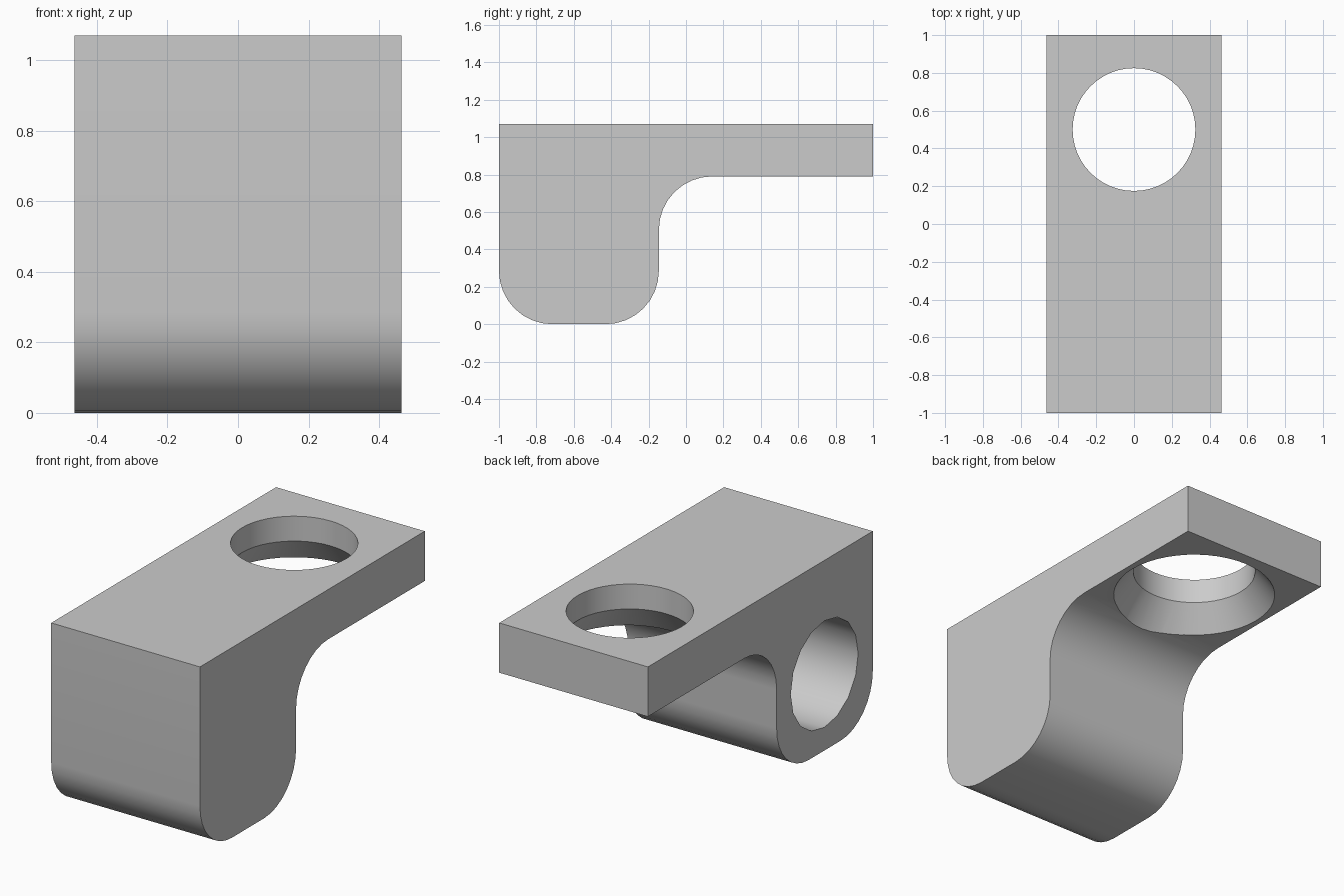
import bpy, bmesh, math
from mathutils import Matrix

cube = bpy.data.objects.get("Cube")
if cube:
    bpy.data.objects.remove(cube, do_unlink=True)

HALF_W, TOP, PLATE_Z, LEG_BACK, R = 0.463, 1.07, 0.79, -0.145, 0.285

grey = bpy.data.materials.new("plain_grey")
grey.use_nodes = True
grey.diffuse_color = (0.6, 0.6, 0.6, 1)
grey.node_tree.nodes["Principled BSDF"].inputs["Base Color"].default_value = (0.6, 0.6, 0.6, 1)


def arc(cy, cz, start, end, steps=8):
    """Points of a rounded corner, angles in degrees."""
    angles = [math.radians(start + (end - start) * i / steps) for i in range(steps + 1)]
    return [(cy + R * math.cos(a), cz + R * math.sin(a)) for a in angles]


def make_object(name, bm):
    bmesh.ops.recalc_face_normals(bm, faces=bm.faces)
    mesh = bpy.data.meshes.new(name)
    bm.to_mesh(mesh)
    bm.free()
    mesh.materials.append(grey)
    obj = bpy.data.objects.new(name, mesh)
    bpy.context.collection.objects.link(obj)
    return obj


def drill(name, sides, sections, matrix):
    """Round cutter lofted through (radius, height) sections."""
    bm = bmesh.new()
    rings = []
    for radius, h in sections:
        turn = [2 * math.pi * i / sides for i in range(sides)]
        rings.append([bm.verts.new((radius * math.cos(a), radius * math.sin(a), h)) for a in turn])
    for low, high in zip(rings, rings[1:]):
        for i in range(sides):
            j = (i + 1) % sides
            bm.faces.new((low[i], low[j], high[j], high[i]))
    bm.faces.new(rings[0][::-1])
    bm.faces.new(rings[-1])
    bm.transform(matrix)
    obj = make_object(name, bm)
    obj.hide_render = True
    return obj


# Bracket body: side profile swept across the width
profile = [(-1, TOP)]
profile += arc(-1 + R, R, 180, 270)
profile += arc(LEG_BACK - R, R, 270, 360)
profile += arc(LEG_BACK + R, PLATE_Z - R, 180, 90)
profile += [(1, PLATE_Z), (1, TOP)]
bm = bmesh.new()
side = bm.faces.new([bm.verts.new((-HALF_W, y, z)) for y, z in profile])
swept = bmesh.ops.extrude_face_region(bm, geom=[side])["geom"]
bmesh.ops.translate(bm, vec=(2 * HALF_W, 0, 0),
                    verts=[v for v in swept if isinstance(v, bmesh.types.BMVert)])
bracket = make_object("bracket", bm)

# Blind bore in the right side of the leg
bore = drill("bore_cutter", 16, [(0.3, -0.6), (0.3, 0.34)],
             Matrix.Translation((0, -0.57, 0.43)) @ Matrix.Rotation(math.pi / 2, 4, "Y"))

# Countersunk hole through the plate, flaring downwards
hole = drill("countersink_cutter", 48,
             [(0.505, 0.69), (0.325, 0.93), (0.325, 1.2)], Matrix.Translation((0, 0.5, 0)))

bpy.context.view_layer.objects.active = bracket
bracket.select_set(True)
for cutter in (bore, hole):
    mod = bracket.modifiers.new(cutter.name, "BOOLEAN")
    mod.operation, mod.solver, mod.object = "DIFFERENCE", "EXACT", cutter
    bpy.ops.object.modifier_apply(modifier=mod.name)
    bpy.data.objects.remove(cutter, do_unlink=True)

bpy.ops.object.shade_smooth_by_angle(angle=math.radians(30))
